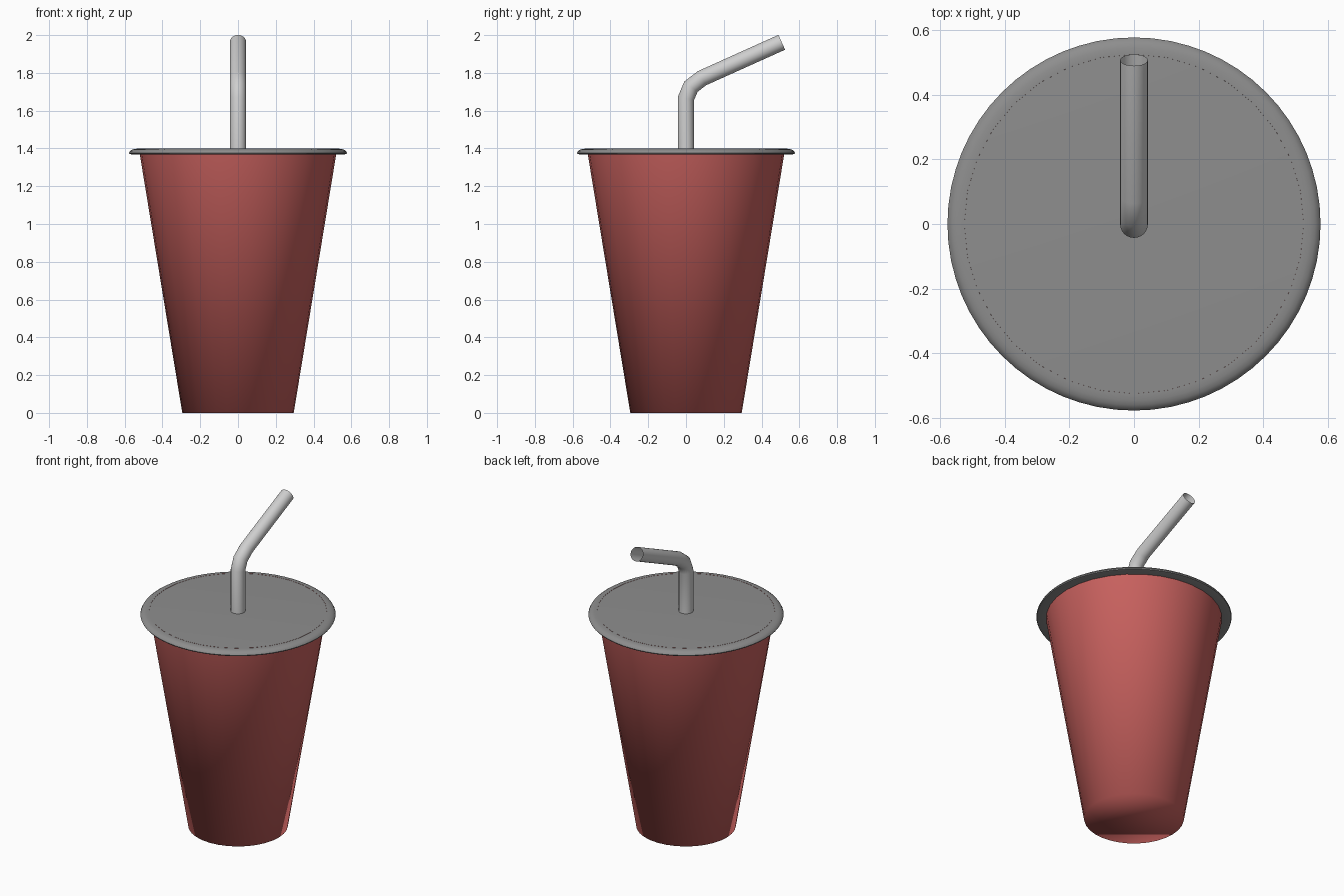
import bpy, bmesh, math
from mathutils import Vector

cube = bpy.data.objects.get("Cube")
if cube:
    bpy.data.objects.remove(cube, do_unlink=True)


def material(name, rgb):
    mat = bpy.data.materials.new(name)
    mat.use_nodes = True
    mat.diffuse_color = (*rgb, 1)
    mat.node_tree.nodes["Principled BSDF"].inputs["Base Color"].default_value = (*rgb, 1)
    return mat


def skin_rings(name, rings, mat, cap_first=False, cap_last=False, sharp=None):
    """Bridge equal rings of points into one smooth-shaded surface."""
    bm = bmesh.new()
    loops = [[bm.verts.new(p) for p in ring] for ring in rings]
    n = len(loops[0])
    for a, b in zip(loops, loops[1:]):
        for i in range(n):
            j = (i + 1) % n
            bm.faces.new((a[i], a[j], b[j], b[i]))
    if cap_first:
        bm.faces.new(loops[0][::-1])
    if cap_last:
        bm.faces.new(loops[-1])
    mesh = bpy.data.meshes.new(name)
    bm.to_mesh(mesh)
    bm.free()
    mesh.materials.append(mat)
    obj = bpy.data.objects.new(name, mesh)
    bpy.context.collection.objects.link(obj)
    bpy.ops.object.select_all(action="DESELECT")
    obj.select_set(True)
    bpy.context.view_layer.objects.active = obj
    if sharp:
        bpy.ops.object.shade_smooth_by_angle(angle=math.radians(sharp))
    else:
        bpy.ops.object.shade_smooth()
    return obj


def circle(radius, z, sides):
    turn = math.tau / sides
    return [Vector((radius * math.cos(i * turn), radius * math.sin(i * turn), z))
            for i in range(sides)]


def tube_rings(path, radius, sides):
    """Rings along a path in the YZ plane, mitred at each bend."""
    rings = []
    for k, p in enumerate(path):
        before = (p - path[k - 1]).normalized() if k else None
        after = (path[k + 1] - p).normalized() if k < len(path) - 1 else before
        before = before or after
        tangent = (before + after).normalized()
        side = Vector((1, 0, 0))
        up = tangent.cross(side) / tangent.dot(before)
        rings.append([p + radius * (math.cos(t) * side + math.sin(t) * up)
                      for t in (math.tau * i / sides for i in range(sides))])
    return rings


red = material("cup red", (0.58, 0.12, 0.113))
grey = material("lid grey", (0.27, 0.27, 0.27))
pale = material("straw pale grey", (0.62, 0.62, 0.62))

# Tapered cup with a closed base, rim flush with the lid
skin_rings("cup", [circle(0.295, 0, 32), circle(0.525, 1.4, 32)], red, cap_first=True)

# Flat lid with a rounded overhanging lip
lip = [(0.515, 1.368), (0.562, 1.368), (0.574, 1.371), (0.577, 1.377),
       (0.572, 1.386), (0.56, 1.394), (0.545, 1.398), (0.528, 1.399)]
skin_rings("lid", [circle(r, z, 64) for r, z in lip], grey, cap_last=True, sharp=40)

# Hollow bent drinking straw leaning to the back
bend = [(0, 1.36), (0, 1.665), (0.026, 1.727), (0.085, 1.772), (0.507, 1.962)]
path = [Vector((0, y, z)) for y, z in bend]
skin_rings("straw", tube_rings(path, 0.043, 24), pale)
